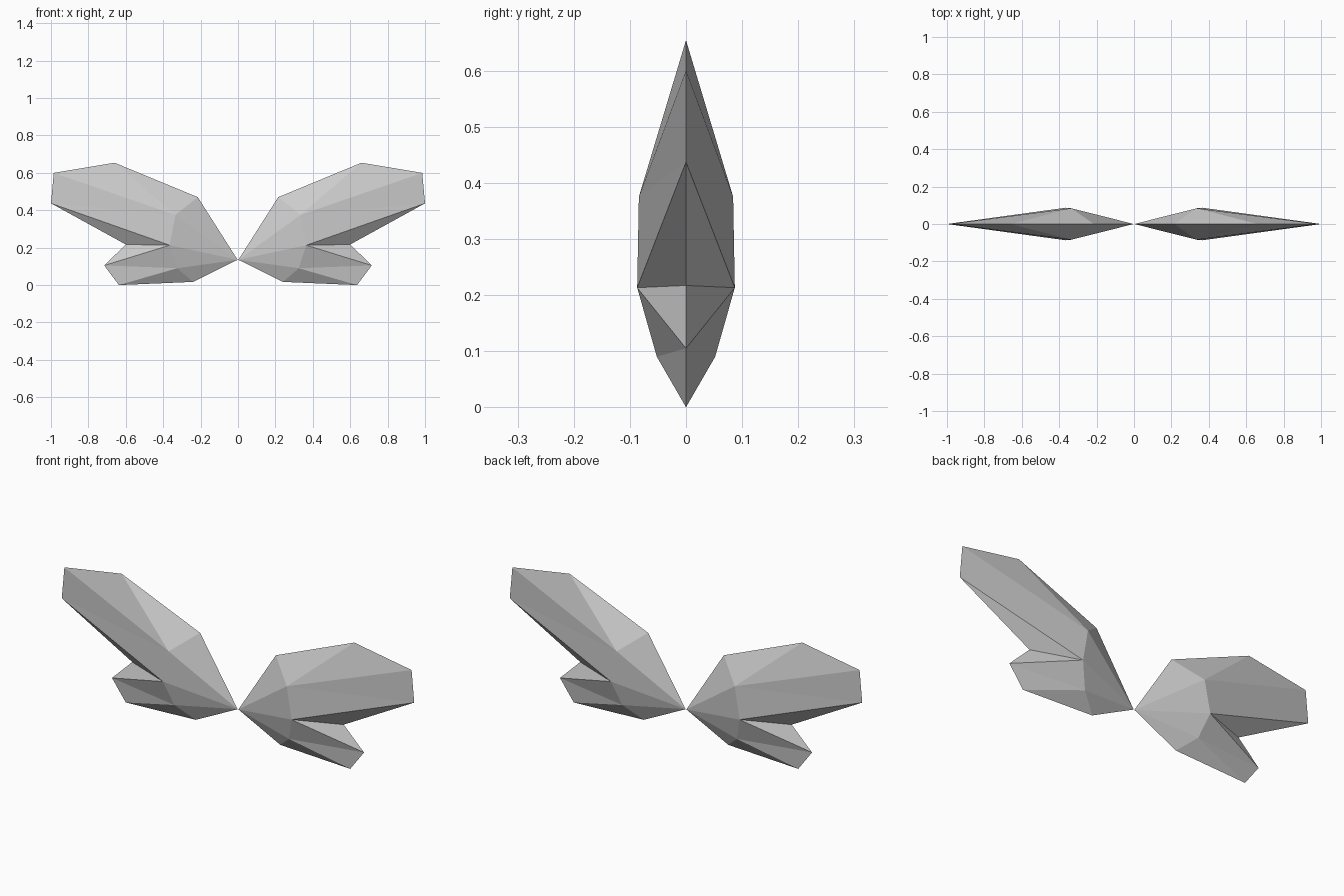
import bpy
import bmesh

if "Cube" in bpy.data.objects:
    bpy.data.objects.remove(bpy.data.objects["Cube"])

# One flat grey for both wings
grey = bpy.data.materials.new("light_grey")
grey.diffuse_color = (0.6, 0.6, 0.6, 1)
grey.use_nodes = True
grey.node_tree.nodes["Principled BSDF"].inputs["Base Color"].default_value = grey.diffuse_color

# Flat outline of a wing in x, z, clockwise from the root
OUTLINE = [(0.002, 0.135), (0.215, 0.47), (0.66, 0.654), (0.985, 0.60),
           (1.0, 0.437), (0.60, 0.217), (0.715, 0.105), (0.637, 0.0),
           (0.24, 0.017)]
# Raised ridge points in x, half thickness, z
RIDGE = [(0.335, 0.084, 0.375), (0.365, 0.087, 0.213), (0.325, 0.052, 0.09)]
# Which ridge point each outline edge fans to
FAN = [0, 0, 0, 0, 1, 1, 2, 2, 2]
# Outline points where the fan moves on to the next ridge point
BRIDGES = [(4, 0, 1), (6, 1, 2), (0, 0, 1), (0, 1, 2)]


def make_wing(name, side):
    bm = bmesh.new()
    rim = [bm.verts.new((side * x, 0, z)) for x, z in OUTLINE]
    for s in (-1, 1):
        top = [bm.verts.new((side * x, s * y, z)) for x, y, z in RIDGE]
        for i, r in enumerate(FAN):
            bm.faces.new((rim[i], rim[(i + 1) % len(rim)], top[r]))
        for i, a, b in BRIDGES:
            bm.faces.new((rim[i], top[a], top[b]))
    bmesh.ops.recalc_face_normals(bm, faces=bm.faces[:])
    mesh = bpy.data.meshes.new(name)
    bm.to_mesh(mesh)
    bm.free()
    mesh.materials.append(grey)
    bpy.context.collection.objects.link(bpy.data.objects.new(name, mesh))


# Mirrored pair of faceted wings
make_wing("right_wing", 1)
make_wing("left_wing", -1)
